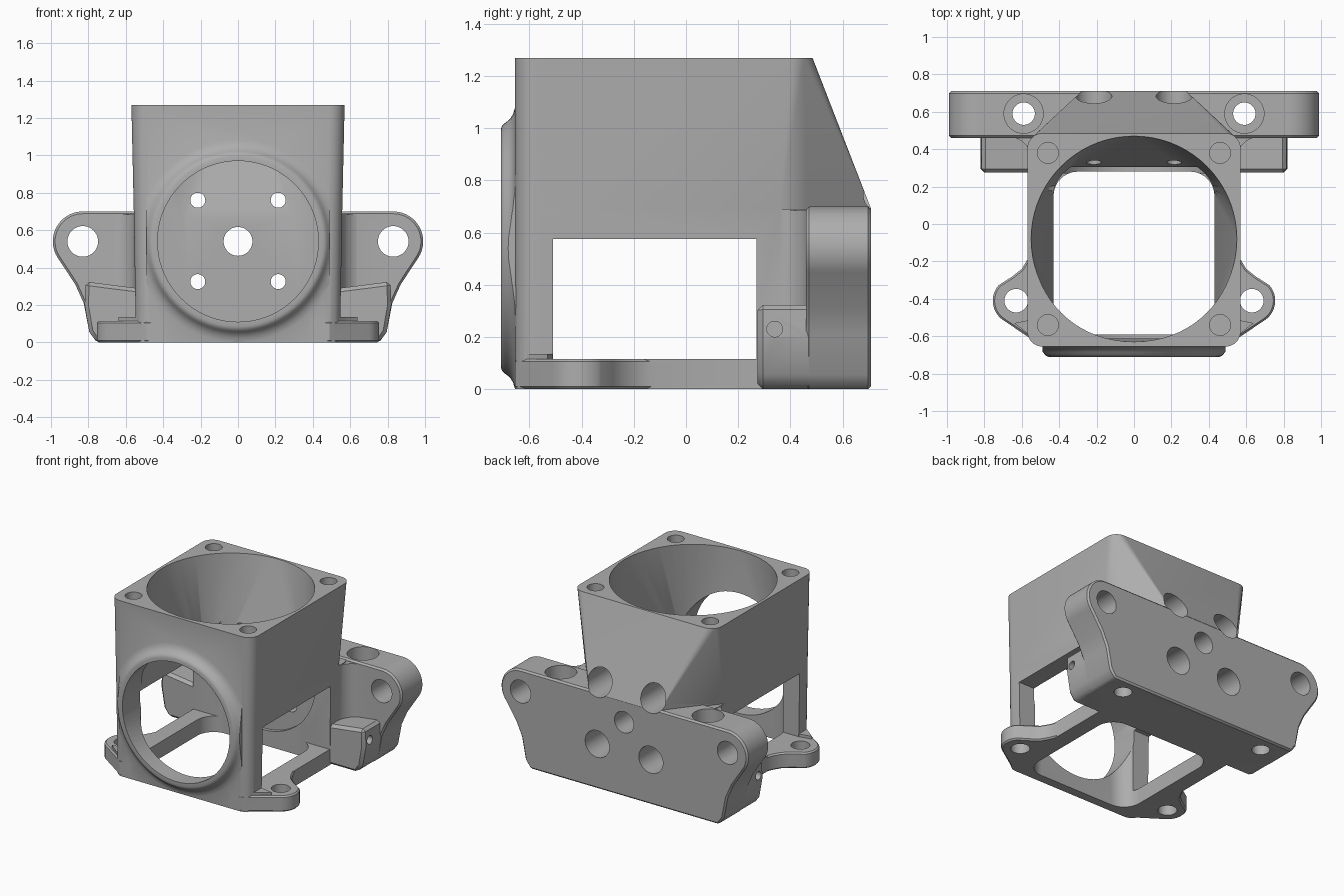
import bpy, bmesh, math
from mathutils import Vector

if "Cube" in bpy.data.objects:
    bpy.data.objects.remove(bpy.data.objects["Cube"])

grey = bpy.data.materials.new("plain grey")
grey.use_nodes = True
colour = (0.42, 0.42, 0.42, 1)
grey.diffuse_color = colour
grey.node_tree.nodes["Principled BSDF"].inputs["Base Color"].default_value = colour


def activate(ob):
    bpy.ops.object.select_all(action='DESELECT')
    bpy.context.view_layer.objects.active = ob
    ob.select_set(True)


def finish(name, bm):
    bmesh.ops.recalc_face_normals(bm, faces=bm.faces)
    mesh = bpy.data.meshes.new(name)
    bm.to_mesh(mesh)
    bm.free()
    mesh.materials.append(grey)
    ob = bpy.data.objects.new(name, mesh)
    bpy.context.collection.objects.link(ob)
    return ob


def bevelled(ob, width):
    activate(ob)
    mod = ob.modifiers.new("edge_break", 'BEVEL')
    mod.width, mod.segments, mod.limit_method = width, 1, 'ANGLE'
    mod.angle_limit = math.radians(40)
    bpy.ops.object.modifier_apply(modifier=mod.name)
    return ob


def place(u, v, w, axis):
    return {'X': (w, u, v), 'Y': (u, w, v), 'Z': (u, v, w)}[axis]


def prism(name, outline, axis, lo, hi):
    """Extrude a flat outline along an axis."""
    bm = bmesh.new()
    face = bm.faces.new([bm.verts.new(place(u, v, lo, axis)) for u, v in outline])
    new = bmesh.ops.extrude_face_region(bm, geom=[face])["geom"]
    verts = [g for g in new if isinstance(g, bmesh.types.BMVert)]
    bmesh.ops.translate(bm, verts=verts, vec=Vector(place(0, 0, hi - lo, axis)))
    return finish(name, bm)


def hull(name, *layers):
    """Wrap a convex skin around outlines set at given heights."""
    bm = bmesh.new()
    for outline, z in layers:
        for x, y in outline:
            bm.verts.new((x, y, z))
    bmesh.ops.convex_hull(bm, input=bm.verts)
    bmesh.ops.dissolve_limit(bm, angle_limit=0.002, verts=bm.verts, edges=bm.edges)
    return finish(name, bm)


def arc(cx, cy, r, a0, a1, n):
    angles = [math.radians(a0 + (a1 - a0) * i / n) for i in range(n + 1)]
    return [(cx + r * math.cos(a), cy + r * math.sin(a)) for a in angles]


def circle(cx, cy, r, n=64):
    return arc(cx, cy, r, 0, 360, n)[:-1]


def rounded(x, y0, y1, r):
    corners = [(x - r, y1 - r), (r - x, y1 - r), (r - x, y0 + r), (x - r, y0 + r)]
    return [p for i, (cx, cy) in enumerate(corners)
            for p in arc(cx, cy, r, 90 * i, 90 * i + 90, 10)]


def rect(u0, u1, v0, v1):
    return [(u0, v0), (u1, v0), (u1, v1), (u0, v1)]


def flip(outline, side):
    return [(side * u, v) for u, v in outline]


def boolean(target, other, operation):
    activate(target)
    mod = target.modifiers.new(operation, 'BOOLEAN')
    mod.operation, mod.object, mod.solver = operation, other, 'EXACT'
    bpy.ops.object.modifier_apply(modifier=mod.name)
    bpy.data.objects.remove(other)


# Housing: upright box below, leaning back face above
FRONT, BACK, MID, TOP = -0.655, 0.71, 0.69, 1.27
mid_outline = rounded(0.557, FRONT, 0.5, 0.08)
housing = prism("housing", rounded(0.55, FRONT, 0.5, 0.08), 'Z', 0, 0.01)
bpy.data.objects.remove(housing)
housing = hull("housing", (rounded(0.545, FRONT, 0.5, 0.08), 0), (mid_outline, MID))
lean = [p for p in mid_outline if p[1] < 0] + [
    (s * x, y) for s in (1, -1) for x, y in [(0.557, 0.36), (0.28, BACK)]]
shell = hull("upper_shell", (lean, MID), (rounded(0.57, FRONT, 0.485, 0.08), TOP))
boolean(housing, shell, 'UNION')

# Mounting plate with rounded ears
half = arc(0.83, 0.54, 0.16, -36, 90, 24)
half = [(0.755, 0), (0.795, 0.055), (0.825, 0.21), (0.87, 0.31)] + half
plate = prism("mounting_plate", half + flip(half, -1)[::-1], 'Y', 0.46, BACK)
boolean(housing, bevelled(plate, 0.012), 'UNION')

for side in (1, -1):
    # Fillet between housing and plate
    web = [(0.5, 0.5), (0.5, 0.35)] + arc(0.67, 0.345, 0.12, 180, 90, 10) + [(0.67, 0.5)]
    boolean(housing, prism("fillet", flip(web, side), 'Z', 0, MID - 0.005), 'UNION')
    # Side boss
    boss = [(0.5, 0), (0.755, 0), (0.795, 0.055), (0.82, 0.2), (0.815, 0.325), (0.5, 0.285)]
    boss = prism("side_boss", flip(boss, side), 'Y', 0.275, 0.55)
    boolean(housing, bevelled(boss, 0.02), 'UNION')
    # Foot ear
    ear = [(0.4, FRONT), (0.49, FRONT)] + arc(0.63, -0.41, 0.125, -55, 42, 16)
    ear += [(0.65, -0.28), (0.6, -0.24), (0.57, -0.19), (0.54, -0.12), (0.4, -0.12)]
    ear = prism("foot_ear", flip(ear, side), 'Z', 0, 0.115)
    boolean(housing, bevelled(ear, 0.01), 'UNION')
    # Thin raised pad joining the foot to the front corner
    pad = [(0.4, -0.64), (0.5, -0.64), (0.64, -0.53), (0.54, -0.51), (0.4, -0.51)]
    boolean(housing, prism("foot_pad", flip(pad, side), 'Z', 0.1, 0.135), 'UNION')

# Front ring, lathed around the round opening
AXIS_Z = 0.54
profile = [(0, -0.71), (0.455, -0.71), (0.468, -0.706), (0.478, -0.697), (0.487, -0.685),
           (0.498, -0.673), (0.515, -0.663), (0.54, -0.655), (0.54, -0.62), (0, -0.62)]
bm = bmesh.new()
verts = [bm.verts.new((r, y, AXIS_Z)) for r, y in profile]
edges = [bm.edges.new(pair) for pair in zip(verts, verts[1:])]
bmesh.ops.spin(bm, geom=verts + edges, cent=(0, 0, AXIS_Z), axis=(0, 1, 0),
               angle=math.tau, steps=72)
bmesh.ops.remove_doubles(bm, verts=bm.verts, dist=0.0005)
ring = finish("front_ring", bm)
boolean(ring, prism("ring_limit", rect(-0.49, 0.49, 0.002, 1.2), 'Y', -1, 0), 'INTERSECT')
boolean(housing, ring, 'UNION')

# Hollow: round mouth narrowing to a rounded square shaft
shaft = rounded(0.43, -0.59, 0.28, 0.13)
cutters = [
    hull("mouth_cut", (shaft, 0.58), (circle(0, -0.08, 0.55, 72), TOP),
         (circle(0, -0.08, 0.55, 72), TOP + 0.05)),
    prism("shaft_cut", shaft, 'Z', -0.1, 0.585),
    prism("front_opening_cut", circle(0, AXIS_Z, 0.43, 72), 'Y', -0.9, 0.305),
    prism("window_cut", rect(-0.51, 0.27, 0.115, 0.575), 'X', -0.9, 0.9),
    prism("centre_hole_cut", circle(0, AXIS_Z, 0.077, 40), 'Y', 0.1, 0.9),
]


def hole(u, v, r, axis, lo, hi):
    cutters.append(prism("hole_cut", circle(u, v, r, 40), axis, lo, hi))


for side in (1, -1):
    for z in (0.325, 0.76):                               # back wall bolts
        hole(side * 0.215, z, 0.04, 'Y', 0.1, 0.9)
        hole(side * 0.215, z, 0.097, 'Y', 0.42, 0.9)
    for y in (0.38, -0.54):                               # top rim screws
        hole(side * 0.46, y, 0.056, 'Z', 1.1, 1.4)
    hole(side * 0.83, 0.54, 0.082, 'Y', 0.3, 0.9)         # plate ears
    hole(side * 0.59, 0.59, 0.06, 'Z', -0.1, 0.9)         # plate uprights
    hole(side * 0.59, 0.59, 0.105, 'Z', 0.4, 0.9)
    hole(side * 0.63, -0.41, 0.063, 'Z', -0.1, 0.3)       # feet
    hole(0.34, 0.23, 0.03, 'X', *sorted((side * 0.6, side * 0.95)))  # boss sides

for cutter in cutters:
    boolean(housing, cutter, 'DIFFERENCE')

activate(housing)
bpy.ops.object.shade_smooth_by_angle(angle=math.radians(30))
